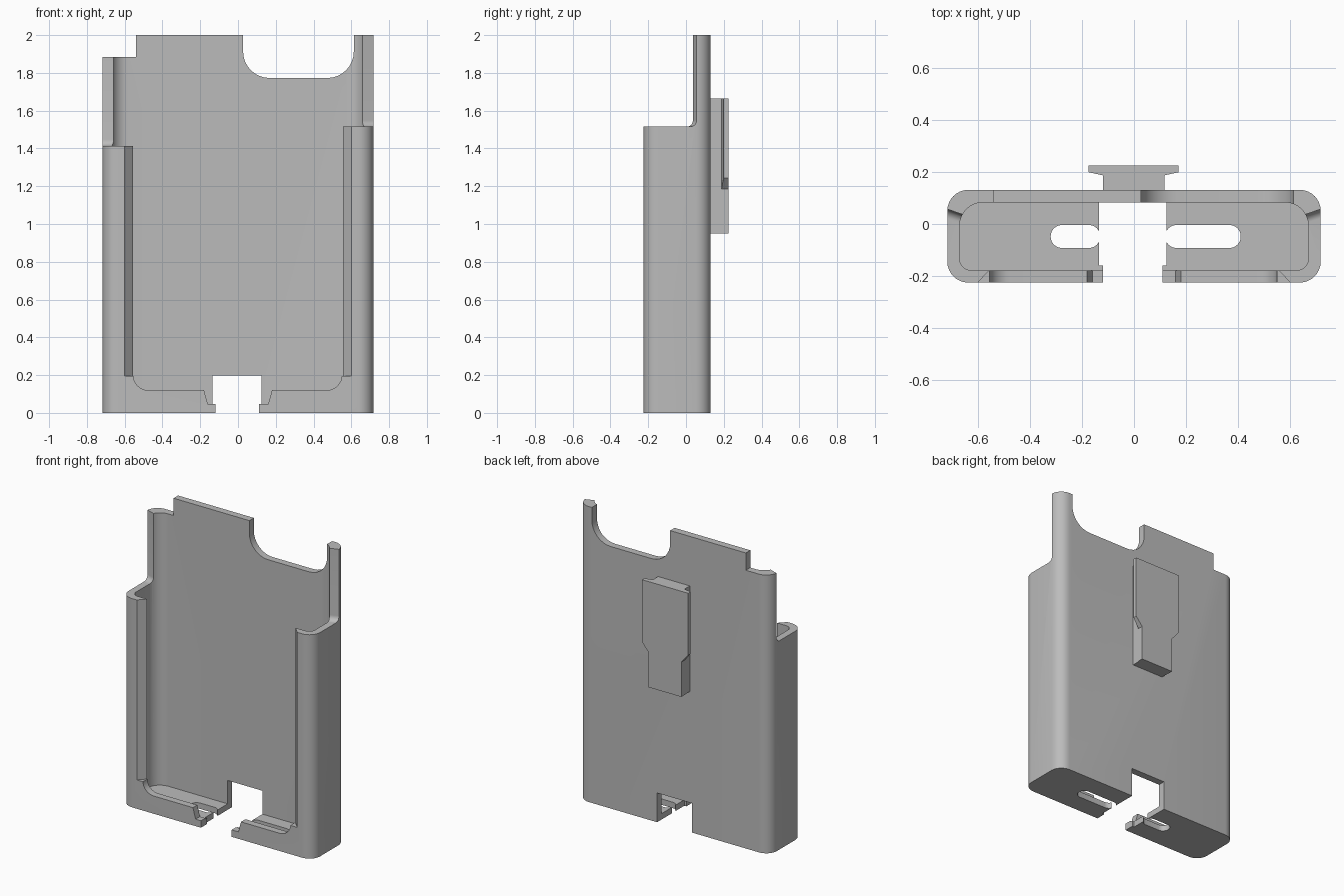
import bpy, bmesh, math
from mathutils import Vector

if "Cube" in bpy.data.objects:
    bpy.data.objects.remove(bpy.data.objects["Cube"], do_unlink=True)

grey = bpy.data.materials.new("plain grey")
grey.use_nodes = True
grey.diffuse_color = (0.5, 0.5, 0.5, 1)
grey.node_tree.nodes["Principled BSDF"].inputs["Base Color"].default_value = (0.5, 0.5, 0.5, 1)


def outline(corners, steps=8):
    """Polygon from (u, v) or (u, v, radius) corners, rounding those with a radius."""
    pts = []
    for i, c in enumerate(corners):
        p = Vector(c[:2])
        if len(c) == 2:
            pts.append(p)
            continue
        a = (Vector(corners[i - 1][:2]) - p).normalized()
        b = (Vector(corners[(i + 1) % len(corners)][:2]) - p).normalized()
        half = a.angle(b) / 2
        reach = c[2] / math.tan(half)
        centre = p + (a + b).normalized() * c[2] / math.sin(half)
        start, end = p + a * reach - centre, p + b * reach - centre
        for k in range(steps + 1):
            t = k / steps
            arc = start.angle(end)
            w0, w1 = math.sin((1 - t) * arc), math.sin(t * arc)
            pts.append(centre + (start * w0 + end * w1) / math.sin(arc))
    return pts


def prism(name, corners, axis, lo, hi):
    """Extrude an outline along an axis: x uses (y, z), y uses (x, z), z uses (x, y)."""
    place = {"x": lambda u, v, d: (d, u, v),
             "y": lambda u, v, d: (u, d, v),
             "z": lambda u, v, d: (u, v, d)}[axis]
    bm = bmesh.new()
    face = bm.faces.new([bm.verts.new(place(p.x, p.y, lo)) for p in outline(corners)])
    ext = bmesh.ops.extrude_face_region(bm, geom=[face])
    verts = [g for g in ext["geom"] if isinstance(g, bmesh.types.BMVert)]
    bmesh.ops.translate(bm, verts=verts, vec=Vector(place(0, 0, hi - lo)))
    bmesh.ops.recalc_face_normals(bm, faces=bm.faces)
    mesh = bpy.data.meshes.new(name)
    bm.to_mesh(mesh)
    bm.free()
    mesh.materials.append(grey)
    obj = bpy.data.objects.new(name, mesh)
    bpy.context.collection.objects.link(obj)
    return obj


def rect(u0, u1, v0, v1):
    return [(u0, v0), (u1, v0), (u1, v1), (u0, v1)]


def cut(target, cutters):
    """Subtract each cutter in turn, then drop it."""
    bpy.context.view_layer.objects.active = target
    for c in cutters:
        m = target.modifiers.new(c.name, "BOOLEAN")
        m.operation, m.solver, m.object = "DIFFERENCE", "EXACT", c
        bpy.ops.object.modifier_apply(modifier=m.name)
        bpy.data.objects.remove(c, do_unlink=True)


def smooth(obj):
    bpy.ops.object.select_all(action="DESELECT")
    obj.select_set(True)
    bpy.context.view_layer.objects.active = obj
    bpy.ops.object.shade_smooth_by_angle(angle=math.radians(30))


FRONT, BACK, WIDE = -0.225, 0.131, 0.717

# Holder body: a rounded box, hollowed out above a thin floor
body = prism("holder_body", [(-WIDE, FRONT, 0.08), (WIDE, FRONT, 0.08),
                             (WIDE, BACK, 0.08), (-WIDE, BACK, 0.08)], "z", 0, 2)
cutters = [prism("cavity", [(-0.67, -0.178, 0.045), (0.67, -0.178, 0.045),
                            (0.67, 0.083, 0.09), (-0.67, 0.083, 0.09)], "z", 0.04, 2.2)]

# Open front with a low lip, rounded lower corners and flared side edges
cutters.append(prism("front_window", [
    (-0.555, 2.2), (-0.555, 0.12, 0.08), (-0.18, 0.12), (-0.16, 0.047),
    (0.16, 0.047), (0.18, 0.12), (0.55, 0.12, 0.08), (0.55, 2.2)], "y", -0.4, -0.16))
cutters.append(prism("window_flare", [
    (-0.65, -0.277), (0.65, -0.277), (0.51, -0.13), (-0.51, -0.13)], "z", 0.195, 2.2))

# Gap through the floor, wider through the back
cutters.append(prism("floor_gap", rect(-0.12, 0.11, -0.05, 0.15), "y", -0.4, 0))
cutters.append(prism("back_gap", rect(-0.135, 0.125, -0.05, 0.198), "y", -0.16, 0.3))

# Long slots in the floor
for x0, x1 in ((-0.32, -0.13), (0.12, 0.41)):
    cutters.append(prism("floor_slot", [
        (x0, -0.092, 0.043), (x1, -0.092, 0.043),
        (x1, -0.004, 0.043), (x0, -0.004, 0.043)], "z", -0.1, 0.1))

# Side walls stop at different heights, curving up into the back panel
for side, top in ((-1, 1.413), (1, 1.515)):
    c = prism("side_top", [(-0.4, top), (0.037, top, 0.035), (0.037, 2.2), (-0.4, 2.2)],
              "x", *sorted((side * 0.4, side * 0.8)))
    for v in c.data.vertices:
        v.co.y += 0.35 * (abs(v.co.x) - 0.66)
    cutters.append(c)

# Top edge: a shoulder step on one side and a deep rounded notch on the other
cutters.append(prism("shoulder_step", rect(-0.9, -0.54, 1.883, 2.2), "y", -0.4, 0.3))
cutters.append(prism("top_notch", [
    (0.027, 2.2), (0.027, 1.773, 0.14), (0.613, 1.773, 0.14), (0.613, 2.2)], "y", -0.4, 0.3))
cut(body, cutters)
smooth(body)

# Belt clip: a T-shaped rail with a sloped foot and clipped lower corners
clip = prism("belt_clip", [
    (-0.12, 0.12), (0.117, 0.12), (0.117, 0.187), (0.171, 0.199), (0.171, 0.225),
    (-0.174, 0.225), (-0.174, 0.199), (-0.12, 0.187)], "z", 0.95, 1.665)
foot = [prism("foot_slope", [(0.05, 0.9), (0.3, 0.9), (0.3, 1.316), (0.05, 0.895)],
              "x", -0.4, 0.4)]
for s in (-1, 1):
    foot.append(prism("corner_trim", [(s * 0.122, 0.8), (s * 0.122, 1.185),
                                      (s * 0.19, 1.265), (s * 0.19, 0.8)], "y", 0.1, 0.3))
cut(clip, foot)
smooth(clip)
